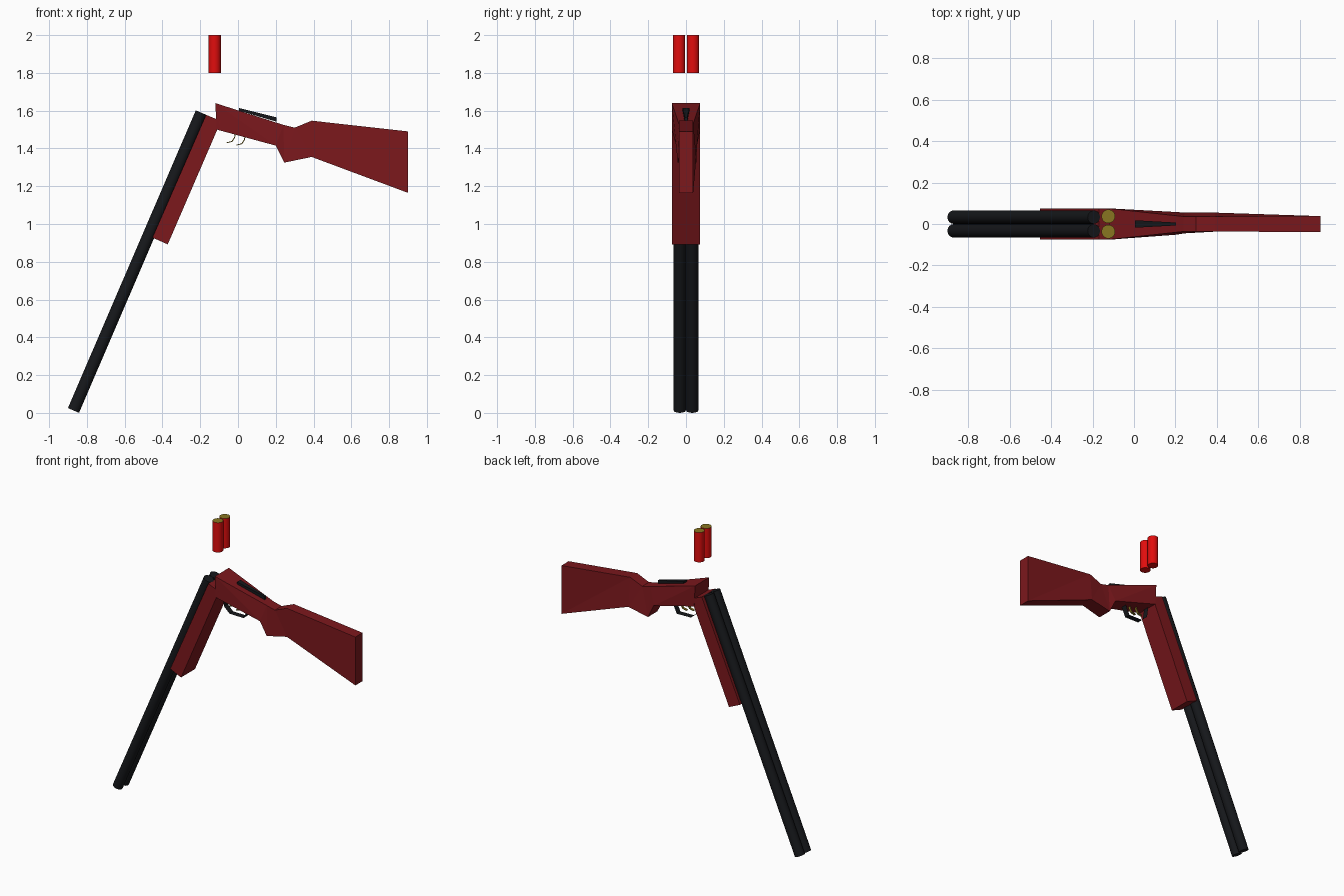
import bpy, bmesh
from mathutils import Vector

if "Cube" in bpy.data.objects:
    bpy.data.objects.remove(bpy.data.objects["Cube"])

def material(name, rgb):
    m = bpy.data.materials.new(name)
    m.diffuse_color = (*rgb, 1)
    m.use_nodes = True
    m.node_tree.nodes["Principled BSDF"].inputs["Base Color"].default_value = m.diffuse_color
    return m

WOOD = material("red_wood", (0.2, 0.009, 0.012))
BLACK = material("black_metal", (0.008, 0.009, 0.011))
RED = material("shell_red", (0.75, 0.004, 0.004))
GOLD = material("brass", (0.25, 0.18, 0.015))

def finish(name, bm, *mats):
    bmesh.ops.recalc_face_normals(bm, faces=bm.faces)
    me = bpy.data.meshes.new(name)
    bm.to_mesh(me)
    bm.free()
    ob = bpy.data.objects.new(name, me)
    bpy.context.collection.objects.link(ob)
    for m in mats:
        me.materials.append(m)
    return ob

def loft(name, rings, mat):
    """Skin a list of four-point rings and cap both ends."""
    bm = bmesh.new()
    vs = [[bm.verts.new(p) for p in r] for r in rings]
    for a, b in zip(vs, vs[1:]):
        for i in range(4):
            j = (i + 1) % 4
            quad = [a[i], a[j], b[j], b[i]]
            if i % 2:   # sides split from lower front to upper back
                lo, hi = (0, 2) if i == 1 else (1, 3)
                k = (lo + 1) % 4
                bm.faces.new([quad[lo], quad[k], quad[hi]])
                bm.faces.new([quad[hi], quad[(hi + 1) % 4], quad[lo]])
            else:
                bm.faces.new(quad)
    bm.faces.new(vs[0])
    bm.faces.new(vs[-1])
    return finish(name, bm, mat)

def cylinder(name, a, b, r, *mats):
    a, b = Vector(a), Vector(b)
    bm = bmesh.new()
    bmesh.ops.create_cone(bm, cap_ends=True, segments=32, radius1=r, radius2=r, depth=(b - a).length)
    if len(mats) > 1:
        for f in bm.faces:
            f.material_index = int(f.normal.z > 0.9)
    bm.transform((b - a).to_track_quat('Z', 'Y').to_matrix().to_4x4())
    bmesh.ops.translate(bm, verts=bm.verts, vec=(a + b) / 2)
    ob = finish(name, bm, *mats)
    for p in ob.data.polygons:
        p.use_smooth = len(p.vertices) == 4
    for e in ob.data.edges:
        vs = [ob.data.vertices[i].co for i in e.vertices]
        e.use_edge_sharp = abs((vs[1] - vs[0]).normalized().dot((b - a).normalized())) < 0.5
    return ob

def ribbon(name, path, y, half, mat):
    """Thin strip following an x/z path."""
    bm = bmesh.new()
    rows = [[bm.verts.new((x, y + s * half, z)) for s in (-1, 1)] for x, z in path]
    for p, q in zip(rows, rows[1:]):
        bm.faces.new((p[0], p[1], q[1], q[0]))
    return finish(name, bm, mat)

# Receiver and stock: top x, z, half width; bottom x, z, width at -y, width at +y
stations = [
    (-0.12, 1.64, 0.075, -0.113, 1.50, 0.075, 0.075),
    (0.24, 1.525, 0.036, 0.20, 1.415, 0.052, 0.058),
    (0.30, 1.51, 0.036, 0.245, 1.325, 0.045, 0.055),
    (0.39, 1.547, 0.037, 0.39, 1.355, 0.037, 0.055),
    (0.90, 1.49, 0.038, 0.90, 1.165, 0.038, 0.038),
]
loft("receiver_and_stock",
     [[(tx, -tw, tz), (tx, tw, tz), (bx, wp, bz), (bx, -wn, bz)]
      for tx, tz, tw, bx, bz, wn, wp in stations], WOOD)

# Fore-end under the hinged-open barrels
loft("fore_end",
     [[(x1, -0.074, z1), (x1, 0.074, z1), (x2, 0.074, z2), (x2, -0.074, z2)]
      for x1, z1, x2, z2 in [(-0.169, 1.578, -0.09, 1.545), (-0.453, 0.928, -0.372, 0.892)]], WOOD)

# Barrels and floating shells, one per side
for side, s in (("right", -1), ("left", 1)):
    cylinder(f"barrel_{side}", (-0.194, s * 0.033, 1.589), (-0.871, s * 0.033, 0.013), 0.032, BLACK)
    cylinder(f"shell_{side}", (-0.124, s * 0.037, 1.8), (-0.124, s * 0.037, 2.0), 0.033, RED, GOLD)

# Opening lever on top
loft("top_lever",
     [[(x, -w, zt), (x, w, zt), (x, w, zb), (x, -w, zb)]
      for x, w, zt, zb in [(0.005, 0.018, 1.614, 1.600), (0.203, 0.007, 1.565, 1.542)]], BLACK)

# Trigger guard and two triggers
ribbon("trigger_guard", [(-0.10, 1.50), (-0.09, 1.425), (-0.05, 1.387), (0.055, 1.385), (0.085, 1.45)],
       0, 0.02, BLACK)
for name, dx, dz in (("front_trigger", 0, 0), ("rear_trigger", 0.052, -0.012)):
    t = ribbon(name, [(x + dx, z + dz) for x, z in
               [(-0.013, 1.485), (-0.018, 1.458), (-0.032, 1.437), (-0.06, 1.43)]], 0, 0.008, GOLD)
    m = t.modifiers.new("thickness", 'SOLIDIFY')
    m.thickness = 0.005
    m.offset = 0
